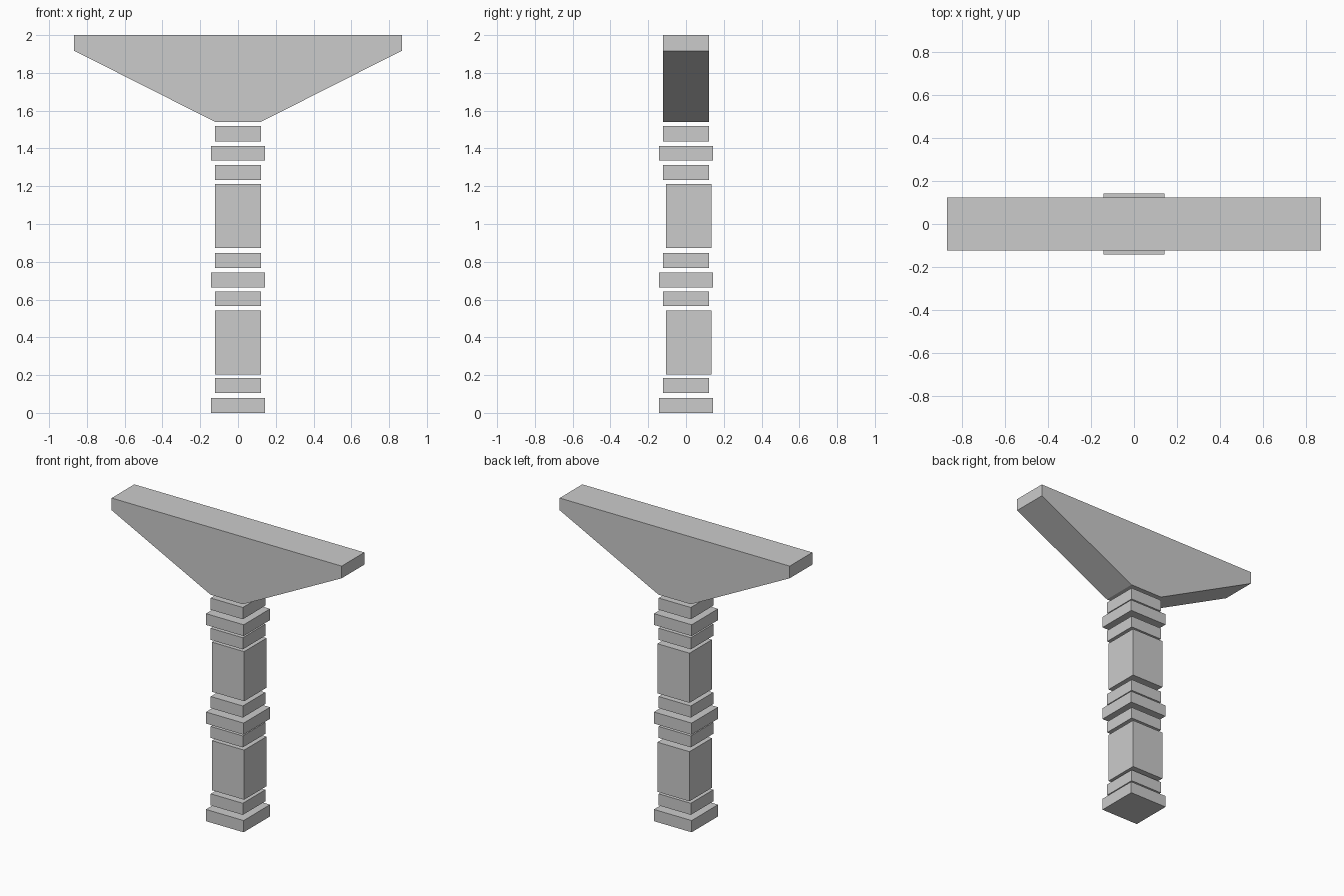
import bpy
import bmesh

if "Cube" in bpy.data.objects:
    bpy.data.objects.remove(bpy.data.objects["Cube"])


def extrude_profile(name, profile, half_depth, y=0.0):
    """Extrude an x-z outline along y into a closed solid."""
    bm = bmesh.new()
    face = bm.faces.new([bm.verts.new((x, y - half_depth, z)) for x, z in profile])
    geo = bmesh.ops.extrude_face_region(bm, geom=[face])
    moved = [v for v in geo["geom"] if isinstance(v, bmesh.types.BMVert)]
    bmesh.ops.translate(bm, verts=moved, vec=(0, 2 * half_depth, 0))
    bmesh.ops.recalc_face_normals(bm, faces=bm.faces)
    mesh = bpy.data.meshes.new(name)
    bm.to_mesh(mesh)
    bm.free()
    obj = bpy.data.objects.new(name, mesh)
    bpy.context.collection.objects.link(obj)
    return obj


def block(name, half, z0, z1, y=0.0):
    """Square block of the column."""
    outline = [(-half, z0), (half, z0), (half, z1), (-half, z1)]
    return extrude_profile(name, outline, half, y)


NARROW, WIDE = 0.121, 0.142

# Wide collars, including the foot
for i, (z0, z1) in enumerate([(0.0, 0.08), (0.665, 0.744), (1.337, 1.414)]):
    block("foot" if i == 0 else f"wide_collar_{i}", WIDE, z0, z1)

# Narrow collars between the wide ones and the shafts
for i, (z0, z1) in enumerate([(0.105, 0.184), (0.565, 0.643), (0.768, 0.847),
                              (1.233, 1.312), (1.438, 1.518)]):
    block(f"narrow_collar_{i + 1}", NARROW, z0, z1)

# Tall shafts, set slightly towards the back
for i, (z0, z1) in enumerate([(0.203, 0.541), (0.874, 1.212)]):
    block(f"shaft_{i + 1}", NARROW, z0, z1, y=0.014)

# Flared beam on top
right = [(0.122, 1.541), (0.867, 1.917), (0.867, 2.0)]
left = [(-x, z) for x, z in reversed(right)]
extrude_profile("flared_beam", right + left, 0.122)
